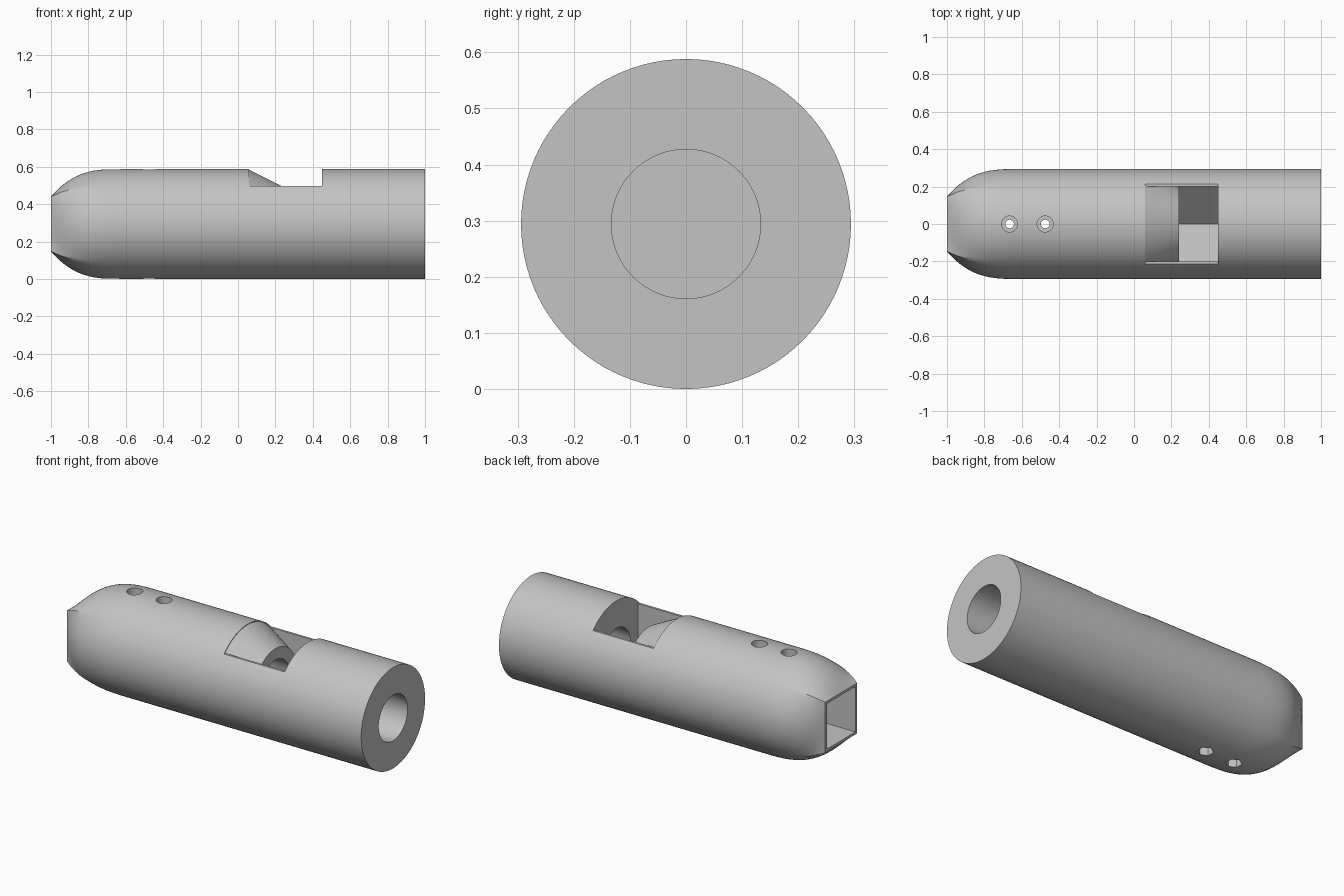
import bpy, bmesh, math
from mathutils import Matrix

cube = bpy.data.objects.get("Cube")
if cube:
    bpy.data.objects.remove(cube, do_unlink=True)

R = 0.294            # body radius, also the height of its axis
BORE = 0.133
SIDES = 96

grey = bpy.data.materials.new("plain grey")
grey.use_nodes = True
colour = (0.55, 0.55, 0.55, 1)
grey.diffuse_color = colour
grey.node_tree.nodes["Principled BSDF"].inputs["Base Color"].default_value = colour


def make_object(name, bm):
    bmesh.ops.recalc_face_normals(bm, faces=bm.faces)
    mesh = bpy.data.meshes.new(name)
    bm.to_mesh(mesh)
    bm.free()
    mesh.materials.append(grey)
    obj = bpy.data.objects.new(name, mesh)
    bpy.context.collection.objects.link(obj)
    return obj


def loft(name, rings):
    """Skin a list of equal rings and cap both ends."""
    bm = bmesh.new()
    loops = [[bm.verts.new(p) for p in ring] for ring in rings]
    n = len(loops[0])
    for a, b in zip(loops, loops[1:]):
        for i in range(n):
            j = (i + 1) % n
            bm.faces.new((a[i], a[j], b[j], b[i]))
    bm.faces.new(loops[0])
    bm.faces.new(loops[-1])
    return make_object(name, bm)


def prism(name, section, x0, x1):
    return loft(name, [[(x, y, R + z) for y, z in section] for x in (x0, x1)])


def cone(name, x0, x1, r0, r1):
    def ring(x, r):
        return [(x, r * math.cos(t), R + r * math.sin(t))
                for t in (math.tau * i / SIDES for i in range(SIDES))]
    return loft(name, [ring(x0, r0), ring(x1, r1)])


def upright(name, x, z0, z1, r, sides):
    bm = bmesh.new()
    bmesh.ops.create_cone(bm, cap_ends=True, segments=sides, radius1=r, radius2=r,
                          depth=z1 - z0, matrix=Matrix.Translation((x, 0, (z0 + z1) / 2)))
    return make_object(name, bm)


def box_section(half_y, z0, z1):
    return [(-half_y, z0), (half_y, z0), (half_y, z1), (-half_y, z1)]


# Body: a square mouth that swells into a round barrel
def body_ring(x):
    u = min((x + 1) / 0.38, 1)
    blend = 1 - (1 - u) ** 3
    ring = []
    for i in range(SIDES):
        t = math.tau * i / SIDES
        c, s = math.cos(t), math.sin(t)
        square = 0.147 / max(abs(c), abs(s))
        r = square + (R - square) * blend
        ring.append((x, r * c, R + r * s))
    return ring


STEPS = 20
body = loft("body", [body_ring(-1 + 0.38 * i / STEPS) for i in range(STEPS + 1)]
            + [body_ring(1)])


def combine(tool, operation="DIFFERENCE"):
    tool.hide_render = True
    bpy.context.view_layer.objects.active = body
    mod = body.modifiers.new(tool.name, "BOOLEAN")
    mod.object = tool
    mod.operation = operation
    mod.solver = "EXACT"
    bpy.ops.object.modifier_apply(modifier=mod.name)
    bpy.data.objects.remove(tool, do_unlink=True)


# Window across the top, and the V-bottomed chamber below it
combine(prism("window_cut", box_section(0.5, 0.202, 0.5), 0.06, 0.45))
combine(prism("chamber_cut", [(-0.2, 0.4), (-0.2, 0), (0, -0.2), (0.2, 0), (0.2, 0.4)],
              0.06, 0.45))

# Conical ramp leading down into the window
combine(cone("ramp", 0.055, 0.24, 0.2925, 0.2), "UNION")

# Round blind bore from one end, square socket from the other
combine(cone("bore_cut", 0.0, 1.2, BORE, BORE))
combine(prism("socket_cut", box_section(0.132, -0.132, 0.132), -1.2, -0.3))

# Two screw holes: wide round seat on top, hexagonal pocket below
for x in (-0.665, -0.475):
    combine(upright("screw_cut", x, -0.1, 0.7, 0.023, 32))
    combine(upright("seat_cut", x, 0.5, 0.7, 0.043, 32))
    combine(upright("pocket_cut", x, -0.1, 0.09, 0.043, 6))

# Smooth curved faces, crisp edges
bpy.ops.object.select_all(action="DESELECT")
body.select_set(True)
bpy.context.view_layer.objects.active = body
bpy.ops.object.shade_smooth_by_angle(angle=math.radians(30))
